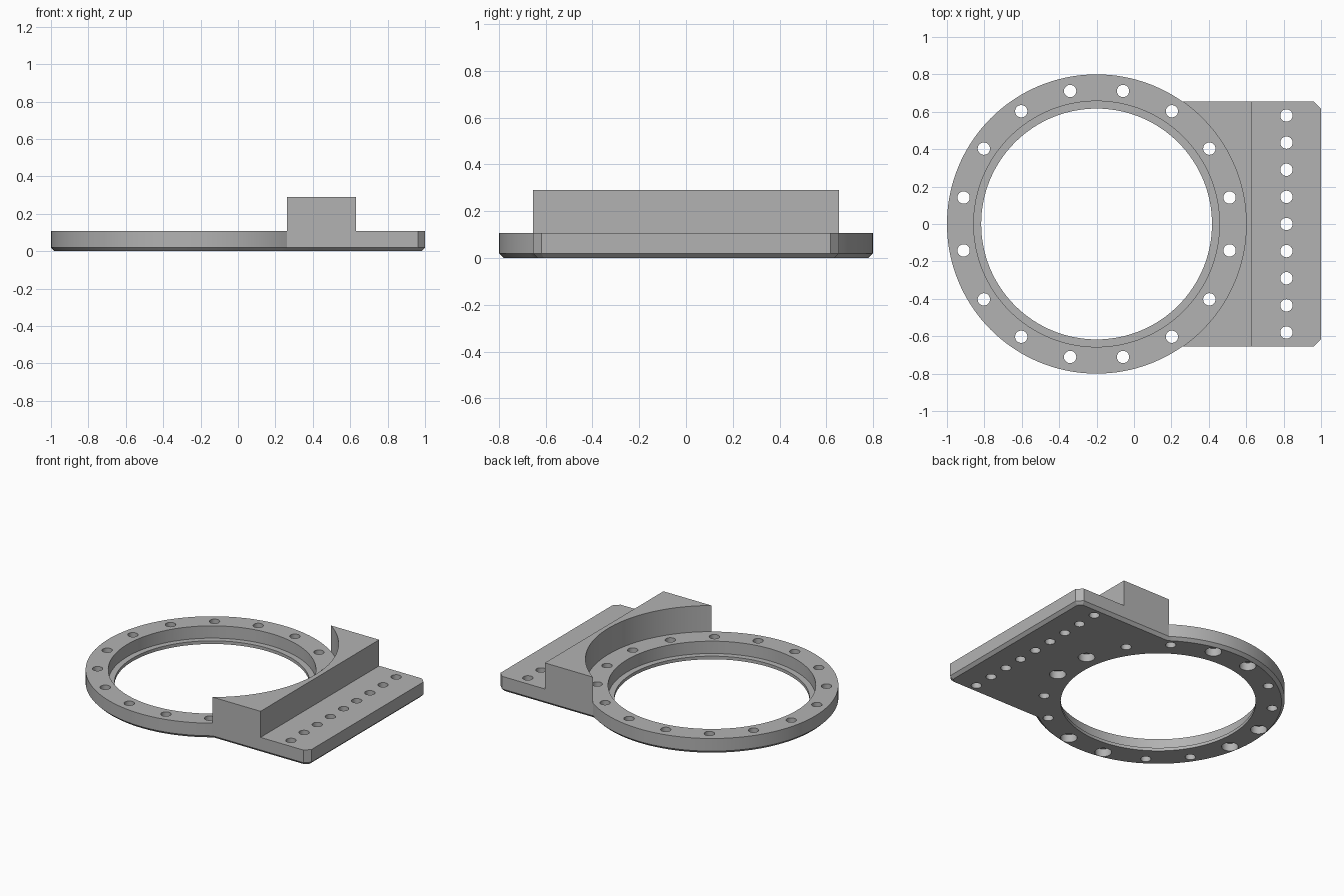
import bpy, bmesh, math
from mathutils import Matrix

if "Cube" in bpy.data.objects:
    bpy.data.objects.remove(bpy.data.objects["Cube"])

CX, R = -0.2, 0.8            # ring centre and outer radius
HALF, END = 0.654, 1.0       # mounting plate half width and end
CORNER, BEVEL = 0.037, 0.02  # plate corner cut and underside chamfer
TOP, BLOCK_TOP, BLOCK_END = 0.108, 0.29, 0.632

grey = bpy.data.materials.new("light_grey")
grey.diffuse_color = (0.45, 0.45, 0.45, 1)
grey.use_nodes = True
grey.node_tree.nodes["Principled BSDF"].inputs["Base Color"].default_value = grey.diffuse_color


def finish(name, bm):
    bmesh.ops.recalc_face_normals(bm, faces=bm.faces)
    me = bpy.data.meshes.new(name)
    bm.to_mesh(me)
    bm.free()
    me.materials.append(grey)
    ob = bpy.data.objects.new(name, me)
    bpy.context.collection.objects.link(ob)
    return ob


def loft(name, loops, bottom=True):
    """Join stacked outlines of (points, z) into a solid."""
    bm = bmesh.new()
    rings = [[bm.verts.new((x, y, z)) for x, y in pts] for pts, z in loops]
    n = len(rings[0])
    for a, b in zip(rings, rings[1:]):
        for i in range(n):
            j = (i + 1) % n
            bm.faces.new((a[i], a[j], b[j], b[i]))
    bm.faces.new(rings[-1])
    if bottom:
        bm.faces.new(rings[0][::-1])
    return finish(name, bm)


def arc(r, a0, a1, n):
    return [(CX + r * math.cos(a0 + (a1 - a0) * i / n),
             r * math.sin(a0 + (a1 - a0) * i / n)) for i in range(n + 1)]


def outline(inset):
    """Ring merged with the plate, shrunk by inset."""
    r, h, e = R - inset, HALF - inset, END - inset
    a = math.asin(h / r)
    c = CORNER - inset * (1 - math.tan(math.pi / 8)) + 0.0
    return arc(r, a, 2 * math.pi - a, 100) + [
        (e - c, -h), (e, -h + c), (e, h - c), (e - c, h)]


def cut(target, name, cylinders):
    """Subtract upright cylinders given as (x, y, radius, z0, z1, sides)."""
    bm = bmesh.new()
    for x, y, r, z0, z1, n in cylinders:
        bmesh.ops.create_cone(bm, cap_ends=True, segments=n, radius1=r, radius2=r,
                              depth=z1 - z0,
                              matrix=Matrix.Translation((x, y, (z0 + z1) / 2)))
    cutter = finish(name, bm)
    cutter.hide_render = True
    mod = target.modifiers.new(name, 'BOOLEAN')
    mod.operation, mod.solver, mod.object = 'DIFFERENCE', 'EXACT', cutter
    bpy.context.view_layer.objects.active = target
    bpy.ops.object.modifier_apply(modifier=name)
    bpy.data.objects.remove(cutter)


# Ring and mounting plate
base = loft("ring_and_plate", [(outline(BEVEL), 0), (outline(0), BEVEL), (outline(0), TOP)])

# Main opening, ring bolt holes and plate bolt holes
angles = [math.radians(11.25 + 22.5 * k) for k in range(16)]
bolts = [(CX + 0.725 * math.cos(a), 0.725 * math.sin(a)) for a in angles]
row = [(0.815, 0.145 * k) for k in range(-4, 5)]
cut(base, "through_holes", [(CX, 0, 0.617, -0.1, 0.3, 128)] +
    [(x, y, 0.033, -0.1, 0.3, 24) for x, y in bolts + row])

# Stepped seat from above, bolt head recesses from below (alternate pairs)
cut(base, "seat_and_recesses", [(CX, 0, 0.657, 0.022, 0.3, 128)] +
    [(x, y, 0.053, -0.1, 0.055, 24)
     for k, (x, y) in enumerate(bolts) if k % 4 in (0, 3)])

# Raised block hugging the ring
a = math.asin(HALF / R)
profile = arc(R, a, -a, 44) + [(BLOCK_END, -HALF), (BLOCK_END, HALF)]
block = loft("raised_block", [(profile, TOP), (profile, BLOCK_TOP)], bottom=False)

# Smooth the curved walls, keep the edges crisp
for ob in (base, block):
    bpy.ops.object.select_all(action='DESELECT')
    ob.select_set(True)
    bpy.context.view_layer.objects.active = ob
    bpy.ops.object.shade_smooth_by_angle(angle=math.radians(30))
